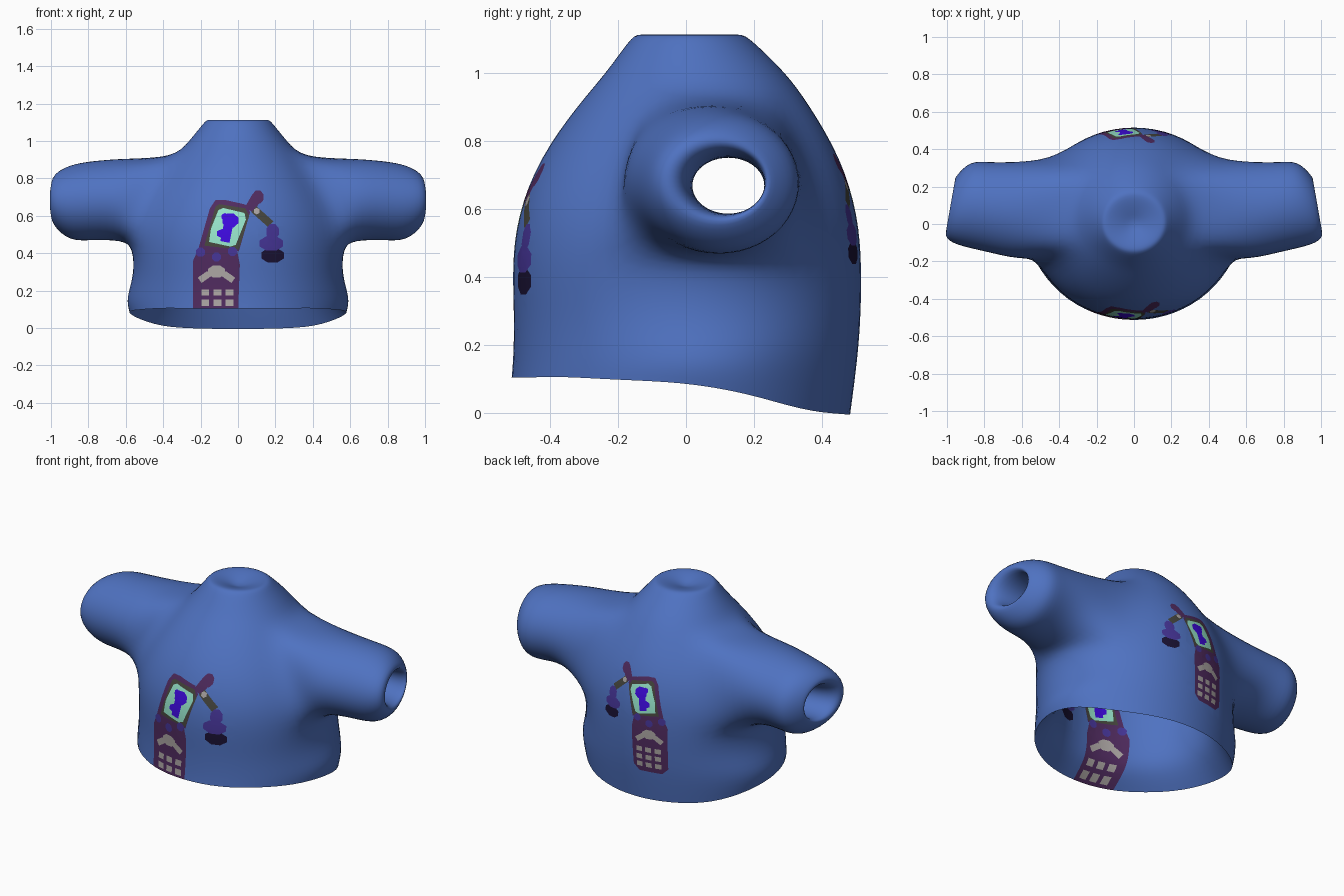
import bpy, bmesh, math
from mathutils import Vector

cube = bpy.data.objects.get("Cube")
if cube:
    bpy.data.objects.remove(cube, do_unlink=True)


def linear(c):
    c /= 255
    return c / 12.92 if c <= 0.04045 else ((c + 0.055) / 1.055) ** 2.4


COLORS = {
    "cloth_blue": (79, 114, 193), "phone_purple": (80, 43, 95),
    "dark_olive": (70, 70, 62), "screen_mint": (150, 228, 202),
    "figure_indigo": (62, 10, 222), "button_violet": (70, 53, 152),
    "key_grey": (172, 166, 164), "charm_navy": (26, 18, 52),
}
BLUE, PURPLE, OLIVE, MINT, INDIGO, VIOLET, GREY, NAVY = range(8)

mesh = bpy.data.meshes.new("shirt")
shirt = bpy.data.objects.new("shirt", mesh)
bpy.context.collection.objects.link(shirt)
for name, rgb in COLORS.items():
    m = bpy.data.materials.new(name)
    m.use_nodes = True
    col = [linear(c) for c in rgb] + [1]
    m.diffuse_color = col
    m.node_tree.nodes["Principled BSDF"].inputs["Base Color"].default_value = col
    mesh.materials.append(m)

# Outer cloth and thick lining as rings: height, half width, front y, back y, side flare
SEG = 16
HEM = (None, .555, -.513, .483, .035)
OUTER = [(.16, .56, -.508, .505, .055), (.28, .555, -.505, .514), (.43, .56, -.512, .517),
         (.58, .545, -.497, .507), (.75, .46, -.432, .457), (.91, .34, -.315, .36),
         (1.0, .26, -.235, .295), (1.1, .18, -.165, .19),
         (1.12, .16, -.14, .16), (1.1, .08, -.07, .08)]
LINING = [(.19, .48, -.41, .41), (.29, .44, -.385, .395), (.5, .43, -.385, .395),
          (.6, .41, -.37, .385), (.72, .36, -.325, .35), (.82, .29, -.26, .295),
          (.9, .22, -.17, .22), (.96, .12, -.09, .12)]
HEM_LINE = [(-.6, .11), (-.45, .1), (-.3, .117), (-.16, .086), (0, .092), (.1, .08),
            (.2, .054), (.32, .008), (.6, -.015)]
SWELL = 3 / (2 + math.cos(math.tau / SEG))  # makes up for the rounding of the cage


def hem_height(y):
    for (y0, z0), (y1, z1) in zip(HEM_LINE, HEM_LINE[1:]):
        if y0 <= y <= y1:
            return z0 + (z1 - z0) * (y - y0) / (y1 - y0)


bm = bmesh.new()


def make_ring(z, rx, front, back, flare=0):
    ring = []
    for s in range(SEG):
        a = math.tau * s / SEG
        c, sn = math.cos(a), math.sin(a)
        y = (front + back) / 2 + SWELL * (back - front) / 2 * sn
        # the flare points out to the sides and a little to the back
        out = flare * max(0, abs(c) * .966 + sn * .259) ** 8
        x = SWELL * rx * c + math.copysign(out, c)
        ring.append(bm.verts.new((x, y, hem_height(y) if z is None else z)))
    return ring


ARMHOLE_ROWS = (3, 4, 5)
ARMHOLE_SEGS = (15, 0, 1, 6, 7, 8)


def torso(hem_ring, profile, top):
    rings = [hem_ring] + [make_ring(*row) for row in profile]
    for r in range(len(rings) - 1):
        for s in range(SEG):
            if r not in ARMHOLE_ROWS or s not in ARMHOLE_SEGS:
                t = (s + 1) % SEG
                bm.faces.new((rings[r][s], rings[r][t], rings[r + 1][t], rings[r + 1][s]))
    tip = bm.verts.new((0, 0, top))
    for s in range(SEG):
        bm.faces.new((rings[-1][s], rings[-1][(s + 1) % SEG], tip))
    return rings


hem_ring = make_ring(*HEM)
outer = torso(hem_ring, OUTER, 1.07)
lining = torso(hem_ring, LINING, .975)
crease = bm.edges.layers.float.new("crease_edge")
for s in range(SEG):
    bm.edges.get((hem_ring[s], hem_ring[(s + 1) % SEG]))[crease] = 1

# Sleeves, outside then back in: x, centre y, centre z, y radius, z radius, slant
SLEEVE = [(.62, .07, .688, .272, .228, 0), (.78, .09, .682, .25, .22, 0),
          (.9, .11, .668, .24, .215, .1), (.985, .085, .685, .175, .145, .18),
          (.985, .11, .68, .125, .1, .18), (.88, .125, .67, .113, .088, .1),
          (.7, .125, .668, .108, .084, 0), (.55, .12, .668, .125, .098, 0)]
ARMHOLE = [(3, -1), (3, 0), (3, 1), (3, 2), (4, 2), (5, 2),
           (6, 2), (6, 1), (6, 0), (6, -1), (5, -1), (4, -1)]


def sleeve(side):
    def armhole(rings):
        return [rings[r][(s if side > 0 else 8 - s) % SEG] for r, s in ARMHOLE]

    n = len(ARMHOLE)
    loops = [armhole(outer)]
    for x, cy, cz, ry, rz, slant in SLEEVE:
        loop = []
        for k in range(n):
            a = math.radians(225 + 360 * k / n)
            dy = ry * math.cos(a)
            loop.append(bm.verts.new((side * (x - slant * dy), cy + dy, cz + rz * math.sin(a))))
        loops.append(loop)
    loops.append(armhole(lining))
    for p, q in zip(loops, loops[1:]):
        for k in range(n):
            j = (k + 1) % n
            bm.faces.new((p[k], p[j], q[j], q[k]))


sleeve(1)
sleeve(-1)
bmesh.ops.recalc_face_normals(bm, faces=bm.faces[:])
bm.to_mesh(mesh)
bm.free()

# Round the cage off
bpy.context.view_layer.objects.active = shirt
shirt.select_set(True)
sub = shirt.modifiers.new("rounding", "SUBSURF")
sub.levels = 2
bpy.ops.object.modifier_apply(modifier=sub.name)
bm = bmesh.new()
bm.from_mesh(mesh)


# Printed picture: convex shapes cut into cloth and lining, front (-1) and back (+1)
def stamp(points, color):
    for side in (-1, 1):
        pts = [(x, z) if side < 0 else (-.05 + .85 * (x + .05), .75 - .84 * (.72 - z))
               for x, z in points]
        xs, zs = [p[0] for p in pts], [p[1] for p in pts]
        mid = Vector((sum(xs) / len(xs), 0, sum(zs) / len(zs)))
        faces = []
        for f in bm.faces:
            if f.calc_center_median().y * side < .2:
                continue
            fx, fz = [v.co.x for v in f.verts], [v.co.z for v in f.verts]
            if max(fx) > min(xs) and min(fx) < max(xs) and max(fz) > min(zs) and min(fz) < max(zs):
                faces.append(f)
        for i, (x, z) in enumerate(pts):
            if not faces:
                break
            nx, nz = pts[(i + 1) % len(pts)]
            co = Vector((x, 0, z))
            no = Vector((z - nz, 0, nx - x)).normalized()
            if no.dot(mid - co) < 0:
                no = -no
            geom = set(faces)
            for f in faces:
                geom.update(f.edges)
                geom.update(f.verts)
            cut = bmesh.ops.bisect_plane(bm, geom=list(geom), dist=1e-5, plane_co=co, plane_no=no)
            faces = [g for g in cut["geom"] if isinstance(g, bmesh.types.BMFace)
                     and no.dot(g.calc_center_median() - co) > 0]
        for f in faces:
            f.material_index = color


def oval(x, z, rx, rz, color, n=8):
    stamp([(x + rx * math.cos(math.tau * (k + .5) / n), z + rz * math.sin(math.tau * (k + .5) / n))
           for k in range(n)], color)


def bar(x0, z0, x1, z1, w, color):
    d = Vector((x1 - x0, z1 - z0)).normalized() * w / 2
    stamp([(x0 - d.y, z0 + d.x), (x1 - d.y, z1 + d.x), (x1 + d.y, z1 - d.x), (x0 + d.y, z0 - d.x)], color)


# Handset: keypad half, lid and aerial
stamp([(-.2, .45), (-.24, .36), (-.24, .07), (-.2, .03), (-.04, .03), (0, .07), (.01, .34), (-.01, .44)], PURPLE)
stamp([(-.21, .43), (-.15, .64), (-.12, .685), (-.07, .685), (.04, .66), (.065, .62), (.005, .41)], PURPLE)
bar(.06, .63, .1, .7, .055, PURPLE)
oval(.107, .7, .033, .037, PURPLE)

# Screen with a small figure
stamp([(-.18, .44), (-.12, .65), (-.1, .662), (.04, .64), (.06, .6), (.005, .42)], OLIVE)
stamp([(-.155, .46), (-.145, .53), (-.105, .63), (-.08, .642), (.035, .615), (.042, .58), (-.012, .445), (-.04, .435)],
      MINT)
oval(-.04, .575, .045, .04, INDIGO)
oval(-.07, .595, .02, .02, INDIGO, 6)
bar(-.05, .56, -.07, .46, .05, INDIGO)
oval(-.085, .505, .03, .025, INDIGO, 6)

# Buttons, navigation pad and keys
for x, z in ((-.2, .405), (-.115, .38), (-.03, .41)):
    oval(x, z, .026, .026, VIOLET)
oval(-.115, .302, .05, .035, GREY)
for side in (-1, 1):
    bar(-.115 + side * .04, .29, -.115 + side * .09, .255, .035, GREY)
for z in (.19, .135, .08):
    for x in (-.175, -.11, -.045):
        bar(x - .021, z, x + .021, z, .034, GREY)

# Strap and hanging charm
bar(.085, .635, .175, .555, .042, OLIVE)
oval(.1, .625, .018, .018, GREY, 6)
oval(.185, .388, .065, .042, NAVY)
oval(.178, .452, .068, .042, VIOLET)
oval(.185, .515, .036, .045, VIOLET)

bm.to_mesh(mesh)
bm.free()
bpy.ops.object.shade_smooth_by_angle(angle=math.radians(60))
